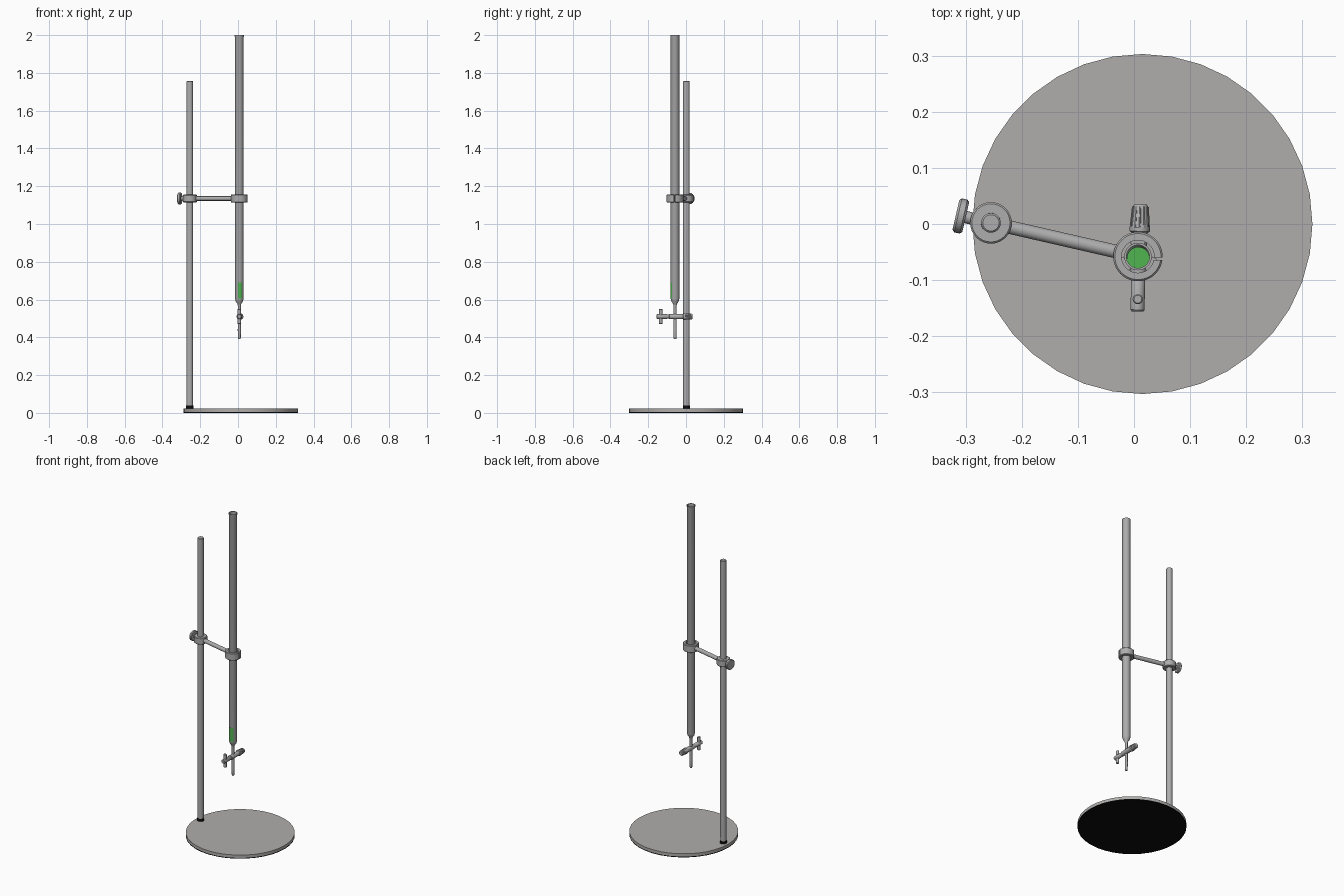
import bpy, bmesh, math
from mathutils import Vector

if "Cube" in bpy.data.objects:
    bpy.data.objects.remove(bpy.data.objects["Cube"])


def mat(name, rgb):
    m = bpy.data.materials.new(name)
    m.diffuse_color = (*rgb, 1)
    m.use_nodes = True
    m.node_tree.nodes["Principled BSDF"].inputs["Base Color"].default_value = m.diffuse_color
    return m


STEEL = mat("grey_metal", (0.42, 0.42, 0.42))
PLATE = mat("warm_grey_plate", (0.43, 0.42, 0.41))
BLACK = mat("black_rubber", (0.004, 0.004, 0.004))
GREEN = mat("green_liquid", (0.08, 0.46, 0.08))


def lathe(name, origin, axis, profile, material, sides=32, closed=False):
    """Spin (radius, distance) points around an axis; radius 0 closes the end."""
    bm = bmesh.new()
    q = Vector(axis).normalized().to_track_quat('Z', 'Y')
    o = Vector(origin)
    rings = []
    for r, d in profile:
        n = 1 if r == 0 else sides
        rings.append([bm.verts.new(o + q @ Vector((r * math.cos(2 * math.pi * i / sides),
                                                   r * math.sin(2 * math.pi * i / sides), d)))
                      for i in range(n)])
    pairs = list(zip(rings, rings[1:]))
    if closed:
        pairs.append((rings[-1], rings[0]))
    for a, b in pairs:
        for i in range(sides):
            j = (i + 1) % sides
            f = [a[i % len(a)], a[j % len(a)], b[j % len(b)], b[i % len(b)]]
            bm.faces.new(list(dict.fromkeys(f)))
    bmesh.ops.recalc_face_normals(bm, faces=bm.faces)
    me = bpy.data.meshes.new(name)
    bm.to_mesh(me)
    bm.free()
    ob = bpy.data.objects.new(name, me)
    bpy.context.collection.objects.link(ob)
    me.materials.append(material)
    bpy.ops.object.select_all(action='DESELECT')
    ob.select_set(True)
    bpy.context.view_layer.objects.active = ob
    bpy.ops.object.shade_smooth_by_angle(angle=math.radians(35))
    return ob


def rod(name, a, b, r, material, sides=24, bevel=0.0):
    a, b = Vector(a), Vector(b)
    L = (b - a).length
    if bevel:
        prof = [(0, 0), (r - bevel, 0), (r, bevel), (r, L - bevel), (r - bevel, L), (0, L)]
    else:
        prof = [(0, 0), (r, 0), (r, L), (0, L)]
    return lathe(name, a, b - a, prof, material, sides)


UP = (0, 0, 1)
POST = Vector((-0.255, 0.002, 0))
TUBE = Vector((0.007, -0.058, 0))
ZC = 1.135

# base plate with black underside, and post with black foot
lathe("base_pad", (0.015, 0, 0), UP, [(0, 0), (0.303, 0), (0.303, 0.005), (0, 0.005)], BLACK, 36)
lathe("base_plate", (0.015, 0, 0), UP, [(0, 0.005), (0.303, 0.005), (0.303, 0.022), (0, 0.022)], PLATE, 36)
rod("post_foot", POST + Vector((0, 0, 0.02)), POST + Vector((0, 0, 0.038)), 0.019, BLACK)
rod("post", POST + Vector((0, 0, 0.03)), POST + Vector((0, 0, 1.757)), 0.0175, STEEL, bevel=0.003)

# clamp: boss on post, arm, holding ring, thumbscrew
arm = (TUBE - POST).normalized()
C = POST + Vector((0, 0, ZC))
H = TUBE + Vector((0, 0, ZC))
lathe("clamp_boss", C, UP, [(0.0175, -0.02), (0.034, -0.02), (0.037, -0.017), (0.037, 0.017),
                            (0.034, 0.02), (0.0175, 0.02)], STEEL, closed=True)
rod("clamp_arm", C + arm * 0.03, H - arm * 0.038, 0.012, STEEL)
ring = lathe("clamp_ring", H, UP, [(0.029, -0.022), (0.041, -0.022), (0.044, -0.019), (0.044, 0.019),
                                   (0.041, 0.022), (0.029, 0.022)], STEEL, 48, closed=True)
# slit in the ring, away from the arm
bpy.ops.mesh.primitive_cube_add(size=1, location=H + Vector((0.038, -0.004, 0)))
slit = bpy.context.object
slit.name = "ring_slit_cutter"
slit.scale = (0.03, 0.005, 0.1)
slit.hide_render = True
slit.hide_set(True)
cut = ring.modifiers.new("slit", 'BOOLEAN')
cut.operation = 'DIFFERENCE'
cut.object = slit
# pads between ring and tube
for i in range(3):
    a = math.pi / 2 + i * 2 * math.pi / 3
    d = Vector((math.cos(a), math.sin(a), 0))
    bpy.ops.mesh.primitive_cube_add(size=1, location=H + d * 0.027, rotation=(0, 0, a))
    pad = bpy.context.object
    pad.name = f"ring_pad_{i + 1}"
    pad.scale = (0.009, 0.026, 0.036)
    pad.data.materials.append(STEEL)
rod("thumbscrew_shaft", C - arm * 0.03, C - arm * 0.05, 0.011, STEEL)
rod("thumbscrew_knob", C - arm * 0.046, C - arm * 0.064, 0.031, STEEL, bevel=0.004)

# hollow measuring tube, narrowing to the tap
lathe("measuring_tube", TUBE, UP,
      [(0.005, 0.50), (0.008, 0.50), (0.008, 0.568), (0.011, 0.578), (0.019, 0.59), (0.023, 0.605),
       (0.023, 1.99), (0.0245, 1.994), (0.0245, 2.0), (0.0205, 2.0), (0.0205, 0.605), (0.005, 0.575)],
      STEEL, closed=True)
# liquid just breaks the front of the tube wall
lathe("liquid", TUBE + Vector((0.0005, -0.0032, 0)), UP,
      [(0, 0.60), (0.0203, 0.606), (0.0203, 0.69), (0, 0.69)], GREEN)
# outlet tip
lathe("outlet_tip", TUBE, UP, [(0, 0.39), (0.006, 0.39), (0.0075, 0.396), (0.0085, 0.44), (0.008, 0.455),
                               (0.008, 0.51), (0, 0.51)], STEEL, 24)

# tap: plug axis runs front to back, slightly turned
T0 = Vector((0.006, -0.156, 0.51))
axis = (Vector((0.0115, 0.035, 0.51)) - T0).normalized()
lathe("tap_plug", T0, axis, [(0, 0), (0.010, 0), (0.0125, 0.003), (0.0125, 0.055), (0.0105, 0.058),
                             (0.0105, 0.066), (0.014, 0.068), (0.014, 0.14), (0.018, 0.143),
                             (0.018, 0.150), (0.0165, 0.152), (0.0135, 0.188), (0.011, 0.191),
                             (0, 0.191)], STEEL, 24)
K = T0 + axis * 0.022
rod("tap_handle", K - Vector((0, 0, 0.04)), K + Vector((0, 0, 0.04)), 0.009, STEEL, bevel=0.002)
# grip ribs on the tap nut
side = axis.cross(Vector(UP)).normalized()
for i in range(12):
    a = 2 * math.pi * i / 12
    d = side * math.cos(a) + Vector(UP) * math.sin(a)
    rod(f"nut_rib_{i + 1}", T0 + axis * 0.15 + d * 0.0165, T0 + axis * 0.187 + d * 0.0135, 0.0015, STEEL, 6)
